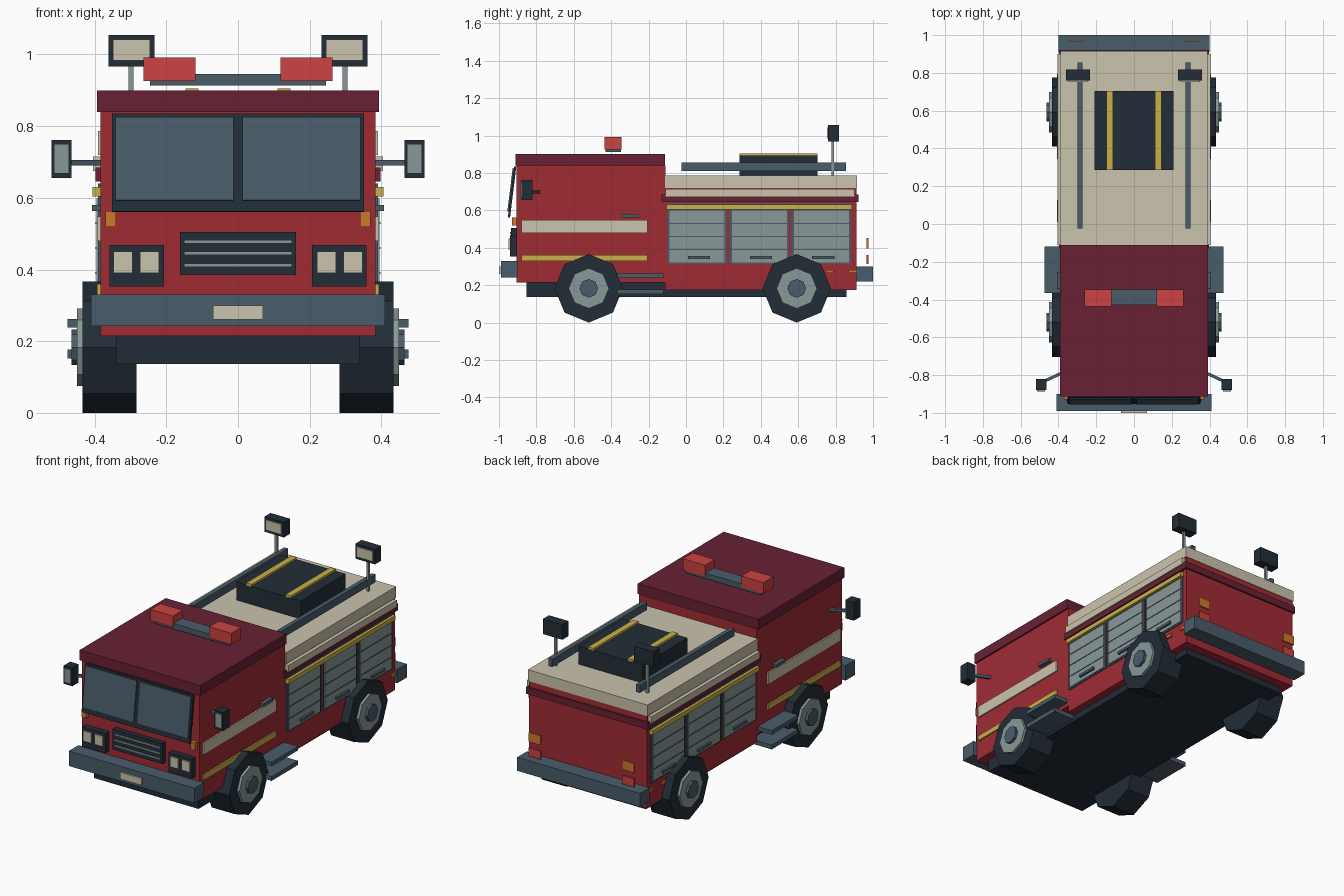
import bpy
import bmesh
from math import sin, cos, radians, tau
from mathutils import Matrix, Vector

default_cube = bpy.data.objects.get("Cube")
if default_cube:
    bpy.data.objects.remove(default_cube, do_unlink=True)


def to_linear(byte):
    value = byte / 255
    return value / 12.92 if value <= 0.04 else ((value + 0.055) / 1.055) ** 2.4


def material(name, hex_code):
    colour = [to_linear(byte) for byte in bytes.fromhex(hex_code)] + [1]
    mat = bpy.data.materials.new(name)
    mat.diffuse_color = colour
    mat.use_nodes = True
    shader = mat.node_tree.nodes["Principled BSDF"]
    shader.inputs["Base Color"].default_value = colour
    shader.inputs["Roughness"].default_value = 0.8
    return mat


red = material("body red", "A02B34")
maroon = material("roof maroon", "682134")
slate = material("slate metal", "4A5D6A")
dark = material("dark rubber", "222D37")
cream = material("cream", "CBC3AE")
yellow = material("yellow", "CAB04A")
grey = material("light grey", "8A9998")
signal = material("signal red", "CD4242")
orange = material("orange", "CB7830")


def finish(name, mat, bm, mirrored):
    mesh = bpy.data.meshes.new(name)
    bmesh.ops.recalc_face_normals(bm, faces=bm.faces)
    bm.to_mesh(mesh)
    bm.free()
    mesh.materials.append(mat)
    obj = bpy.data.objects.new(name, mesh)
    bpy.context.collection.objects.link(obj)
    if mirrored:
        obj.modifiers.new("Mirror", "MIRROR").use_axis[0] = True
    return obj


def box(name, mat, x, y, z, tilt=0, turn=0, mirrored=False):
    """Box between the given limits, turned about its own centre."""
    limits = (x, y, z)
    centre = Vector([sum(pair) / 2 for pair in limits])
    size = [high - low for low, high in limits]
    spin = Matrix.Rotation(radians(turn), 4, "Z") @ Matrix.Rotation(radians(tilt), 4, "X")
    bm = bmesh.new()
    bmesh.ops.create_cube(bm, size=1,
                          matrix=Matrix.Translation(centre) @ spin @ Matrix.Diagonal((*size, 1)))
    return finish(name, mat, bm, mirrored)


def centred(name, mat, half, y, z, tilt=0):
    return box(name, mat, (-half, half), y, z, tilt)


def pair(name, mat, x, y, z, tilt=0, turn=0):
    return box(name, mat, x, y, z, tilt, turn, mirrored=True)


def octagon_pair(name, mat, radius, x, y, z):
    """Eight sided disc across the x axis, on both sides, one corner down."""
    bm = bmesh.new()
    rings = []
    for side in x:
        angles = [tau * step / 8 for step in range(8)]
        rings.append([bm.verts.new((side, y + radius * sin(a), z - radius * cos(a)))
                      for a in angles])
        bm.faces.new(rings[-1])
    inner, outer = rings
    for step in range(8):
        bm.faces.new((inner[step - 1], inner[step], outer[step], outer[step - 1]))
    return finish(name, mat, bm, True)


# Main masses
BODY = 0.384
centred("chassis", dark, half=0.34, y=(-0.853, 0.858), z=(0.137, 0.22))
centred("cab_body", red, half=BODY, y=(-0.906, -0.11), z=(0.215, 0.84))
centred("cab_roof", maroon, half=0.393, y=(-0.912, -0.112), z=(0.84, 0.9))
centred("rear_body", red, half=BODY, y=(-0.111, 0.912), z=(0.175, 0.73))
centred("rear_deck", cream, half=0.39, y=(-0.111, 0.915), z=(0.72, 0.786))
centred("rear_ledge", maroon, half=0.397, y=(-0.13, 0.922), z=(0.645, 0.685))
pair("upper_side_strip", cream, x=(BODY, 0.405), y=(-0.11, 0.9), z=(0.675, 0.715))

# Bumpers
centred("front_bumper", slate, half=0.41, y=(-0.99, -0.9), z=(0.242, 0.33))
centred("front_plate", cream, half=0.07, y=(-1, -0.99), z=(0.26, 0.3))
centred("rear_bumper", slate, half=0.4, y=(0.91, 1), z=(0.22, 0.3))

# Windscreen, leaning forward at its foot
LEAN = -7
centred("windscreen_frame", dark, half=0.352, y=(-0.936, -0.924), z=(0.56, 0.836), tilt=LEAN)
pair("windscreen_glass", slate, x=(0.012, 0.342), y=(-0.941, -0.932), z=(0.592, 0.826), tilt=LEAN)

# Grille, headlights and indicators
centred("grille", dark, half=0.162, y=(-0.935, -0.9), z=(0.385, 0.505))
for height in (0.412, 0.445, 0.478):
    centred("grille_bar", grey, half=0.15, y=(-0.942, -0.93), z=(height - 0.005, height + 0.005))
pair("headlight_housing", dark, x=(0.206, 0.358), y=(-0.94, -0.9), z=(0.353, 0.468))
for inner in (0.22, 0.295):
    pair("headlight_lamp", cream, x=(inner, inner + 0.053), y=(-0.948, -0.94), z=(0.39, 0.45))
pair("front_indicator", orange, x=(0.34, 0.37), y=(-0.93, -0.9), z=(0.518, 0.563))

# Cab sides
pair("cab_cream_stripe", cream, x=(BODY, 0.393), y=(-0.88, -0.205), z=(0.48, 0.548))
pair("cab_yellow_stripe", yellow, x=(BODY, 0.393), y=(-0.88, -0.205), z=(0.33, 0.36))
pair("door_handle", slate, x=(BODY, 0.408), y=(-0.345, -0.255), z=(0.563, 0.58))
pair("upper_step", slate, x=(0.37, 0.475), y=(-0.365, -0.12), z=(0.238, 0.262))
pair("lower_step", slate, x=(0.33, 0.475), y=(-0.365, -0.12), z=(0.152, 0.177))

# Wing mirrors
pair("mirror_arm", slate, x=(0.375, 0.48), y=(-0.818, -0.802), z=(0.69, 0.705), turn=-25)
pair("mirror_head", dark, x=(0.464, 0.52), y=(-0.88, -0.82), z=(0.655, 0.762))
pair("mirror_glass", grey, x=(0.471, 0.513), y=(-0.886, -0.88), z=(0.668, 0.75))

# Roller shutters
for start in (-0.1, 0.233, 0.565):
    end = start + 0.318
    pair("shutter_frame", slate, x=(BODY, 0.39), y=(start, end), z=(0.312, 0.64))
    pair("shutter_panel", grey, x=(BODY, 0.395), y=(start + 0.012, end - 0.012), z=(0.32, 0.598))
    for row in range(1, 4):
        height = 0.32 + row * 0.07
        pair("shutter_groove", slate, x=(BODY, 0.397), y=(start + 0.012, end - 0.012),
             z=(height - 0.003, height + 0.003))
    pair("shutter_handle", slate, x=(BODY, 0.407), y=(start + 0.11, end - 0.09), z=(0.34, 0.355))
pair("shutter_yellow_strip", yellow, x=(BODY, 0.406), y=(-0.105, 0.888), z=(0.604, 0.63))

# Side markers and rear lamps
for start in (0.748, 0.87):
    pair("side_marker", orange, x=(BODY, 0.393), y=(start, start + 0.04), z=(0.264, 0.281))
pair("rear_indicator", orange, x=(0.267, 0.343), y=(0.965, 0.975), z=(0.397, 0.452))
pair("rear_brake_lamp", signal, x=(0.267, 0.343), y=(0.965, 0.975), z=(0.312, 0.362))

# Light bar on the cab
centred("light_bar", slate, half=0.245, y=(-0.43, -0.348), z=(0.913, 0.945))
pair("beacon", signal, x=(0.118, 0.263), y=(-0.437, -0.346), z=(0.926, 0.992))

# Roof equipment
pair("roof_rail", slate, x=(0.273, 0.298), y=(-0.025, 0.856), z=(0.81, 0.855))
centred("equipment_box", dark, half=0.21, y=(0.285, 0.703), z=(0.786, 0.893))
pair("box_strap", yellow, x=(0.11, 0.146), y=(0.285, 0.703), z=(0.89, 0.905))
pair("floodlight_pole", grey, x=(0.292, 0.306), y=(0.778, 0.792), z=(0.78, 0.97))
pair("floodlight_head", dark, x=(0.233, 0.361), y=(0.76, 0.818), z=(0.967, 1.055))
pair("floodlight_glass", cream, x=(0.246, 0.349), y=(0.753, 0.76), z=(0.983, 1.042))

# Wheels
for axle in (-0.52, 0.592):
    octagon_pair("tyre", dark, radius=0.183, x=(0.283, 0.434), y=axle, z=0.183)
    octagon_pair("wheel_rim", grey, radius=0.108, x=(0.42, 0.449), y=axle, z=0.183)
    octagon_pair("wheel_hub", slate, radius=0.05, x=(0.42, 0.464), y=axle, z=0.183)
